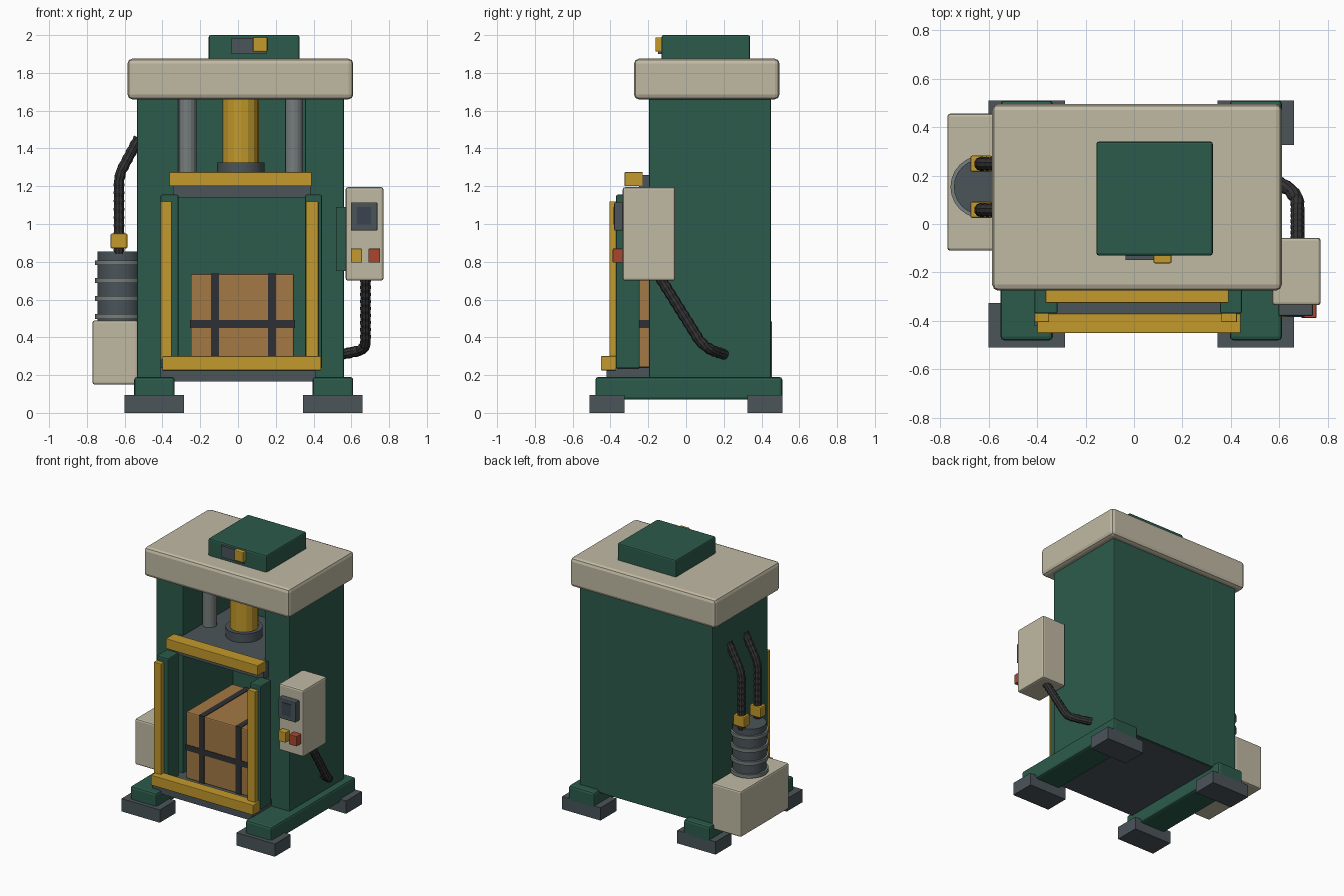
import bpy, bmesh, math
from mathutils import Vector, Matrix

if "Cube" in bpy.data.objects:
    bpy.data.objects.remove(bpy.data.objects["Cube"], do_unlink=True)


def material(name, r, g, b):
    m = bpy.data.materials.new(name)
    m.use_nodes = True
    m.diffuse_color = (r, g, b, 1)
    m.node_tree.nodes["Principled BSDF"].inputs["Base Color"].default_value = (r, g, b, 1)
    return m


GREEN = material("machine green", 0.025, 0.105, 0.070)
CREAM = material("cream paint", 0.53, 0.49, 0.37)
GOLD = material("safety yellow", 0.54, 0.32, 0.025)
STEEL = material("dark steel", 0.069, 0.089, 0.102)
SILVER = material("bright steel", 0.18, 0.21, 0.205)
WOOD = material("crate brown", 0.37, 0.19, 0.06)
STRAP = material("strap black", 0.027, 0.030, 0.034)
RUBBER = material("hose rubber", 0.033, 0.033, 0.033)
RED = material("button red", 0.40, 0.062, 0.030)
SCREEN = material("screen slate", 0.042, 0.060, 0.082)


def finish(name, bm, mat):
    me = bpy.data.meshes.new(name)
    bmesh.ops.recalc_face_normals(bm, faces=bm.faces)
    bm.to_mesh(me)
    bm.free()
    me.materials.append(mat)
    ob = bpy.data.objects.new(name, me)
    bpy.context.scene.collection.objects.link(ob)
    return ob


def box(name, mat, x, y, z, bevel=0.0):
    """Box from (min, max) pairs, with optional rounded edges."""
    bm = bmesh.new()
    bmesh.ops.create_cube(bm, size=1)
    for v in bm.verts:
        v.co = [p[0] if c < 0 else p[1] for c, p in zip(v.co, (x, y, z))]
    if bevel:
        bmesh.ops.bevel(bm, geom=bm.edges[:], offset=bevel, segments=2,
                        profile=0.5, affect='EDGES')
    return finish(name, bm, mat)


def smooth(ob):
    bpy.ops.object.select_all(action='DESELECT')
    ob.select_set(True)
    bpy.context.view_layer.objects.active = ob
    bpy.ops.object.shade_smooth_by_angle(angle=math.radians(35))


def cylinder(name, mat, x, y, z, r, sides=24):
    bm = bmesh.new()
    bmesh.ops.create_cone(bm, cap_ends=True, segments=sides, radius1=r, radius2=r,
                          depth=z[1] - z[0],
                          matrix=Matrix.Translation((x, y, (z[0] + z[1]) / 2)))
    ob = finish(name, bm, mat)
    if sides > 16:
        smooth(ob)
    return ob


def hose(name, points, r, step=0.022, sides=10):
    """Ribbed hose along a polyline: rings alternate between two radii."""
    pts = [Vector(p) for p in points]
    samples = []
    for a, b in zip(pts, pts[1:]):
        n = max(2, round((b - a).length / step))
        samples += [a.lerp(b, i / n) for i in range(n)]
    samples.append(pts[-1])
    bm = bmesh.new()
    rings = []
    for i, p in enumerate(samples):
        t = samples[min(i + 1, len(samples) - 1)] - samples[max(i - 1, 0)]
        u = t.cross(Vector((0.3, 1, 0.1))).normalized()
        w = t.cross(u).normalized()
        rad = r if i % 2 else r * 0.88
        rings.append([bm.verts.new(p + rad * (u * math.cos(k) + w * math.sin(k)))
                      for k in (2 * math.pi * j / sides for j in range(sides))])
    for a, b in zip(rings, rings[1:]):
        for j in range(sides):
            k = (j + 1) % sides
            bm.faces.new((a[j], a[k], b[k], b[j]))
    bm.faces.new(rings[0])
    bm.faces.new(rings[-1])
    return finish(name, bm, RUBBER)


# Feet and skid rails
for side, x0, x1 in (("right", -0.60, -0.285), ("left", 0.345, 0.66)):
    for end, y in (("front", (-0.51, -0.325)), ("back", (0.325, 0.51))):
        box(f"{end}_{side}_foot", STEEL, (x0, x1), y, (0, 0.095))
    box(f"{side}_rail", GREEN, (x0 + 0.05, x1 - 0.05), (-0.48, 0.51), (0.07, 0.19), 0.015)

# Frame: side columns, back panel and bed
box("right_column", GREEN, (-0.535, -0.315), (-0.195, 0.45), (0.17, 1.68), 0.006)
box("left_column", GREEN, (0.355, 0.56), (-0.195, 0.45), (0.17, 1.68), 0.006)
box("back_panel", GREEN, (-0.33, 0.37), (0.39, 0.448), (0.17, 1.68))
box("bed", STEEL, (-0.41, 0.41), (-0.42, 0.44), (0.165, 0.24))

# Head cover and top cap
box("head_cover", CREAM, (-0.585, 0.61), (-0.275, 0.495), (1.66, 1.875), 0.025)
box("top_cap", GREEN, (-0.155, 0.325), (-0.13, 0.34), (1.865, 2.0), 0.010)
box("cap_plate", STEEL, (-0.035, 0.15), (-0.148, -0.12), (1.90, 1.985))
box("cap_lamp", GOLD, (0.08, 0.155), (-0.162, -0.12), (1.912, 1.988), 0.006)

# Ram, guide rods and platen
cylinder("ram", GOLD, 0.015, 0.05, (1.30, 1.68), 0.097, 16)
cylinder("ram_collar", STEEL, 0.015, 0.05, (1.255, 1.325), 0.125)
for side, x in (("right", -0.267), ("left", 0.297)):
    cylinder(f"{side}_guide_rod", SILVER, x, 0.05, (1.25, 1.68), 0.048, 16)
box("platen", STEEL, (-0.345, 0.385), (-0.25, 0.36), (1.14, 1.26))
box("platen_bar", GOLD, (-0.365, 0.39), (-0.325, -0.23), (1.20, 1.275), 0.004)

# Front safety frame
for side, gx, px in (("right", (-0.41, -0.315), (-0.41, -0.35)),
                     ("left", (0.355, 0.445), (0.36, 0.425))):
    box(f"{side}_door_guide", GREEN, gx, (-0.37, -0.245), (0.235, 1.155), 0.008)
    box(f"{side}_door_post", GOLD, px, (-0.405, -0.365), (0.28, 1.12), 0.004)
box("door_sill", GOLD, (-0.40, 0.44), (-0.45, -0.37), (0.225, 0.30), 0.004)

# Strapped crate
CX, CY, CZ = (-0.25, 0.297), (-0.25, 0.29), (0.24, 0.735)
box("crate", WOOD, CX, CY, CZ, 0.008)
T = 0.004
for i, x in enumerate((-0.122, 0.18)):
    box(f"crate_strap_{i + 1}", STRAP, (x - 0.022, x + 0.022),
        (CY[0] - T, CY[1] + T), (CZ[0], CZ[1] + T))
box("crate_belt", STRAP, (CX[0] - T, CX[1] + T), (CY[0] - T, CY[1] + T), (0.45, 0.492))

# Control box
box("control_bracket", GREEN, (0.52, 0.60), (-0.23, -0.09), (0.75, 1.09))
box("control_box", CREAM, (0.57, 0.77), (-0.335, -0.057), (0.70, 1.195), 0.012)
box("control_bezel", STEEL, (0.597, 0.738), (-0.38, -0.33), (0.965, 1.115), 0.006)
box("control_screen", SCREEN, (0.63, 0.703), (-0.384, -0.375), (0.998, 1.09))
box("start_button", GOLD, (0.597, 0.657), (-0.383, -0.33), (0.795, 0.87), 0.005)
box("stop_button", RED, (0.69, 0.753), (-0.388, -0.33), (0.795, 0.87), 0.005)
hose("control_hose", [(0.675, -0.14, 0.72), (0.675, 0.07, 0.385), (0.672, 0.105, 0.35),
                      (0.645, 0.14, 0.33), (0.55, 0.20, 0.31)], 0.03)

# Hydraulic unit: tank, ribbed motor, fittings and hoses
box("tank", CREAM, (-0.77, -0.53), (-0.11, 0.455), (0.15, 0.49), 0.012)
MX, MY = -0.628, 0.153
cylinder("motor", STEEL, MX, MY, (0.48, 0.855), 0.115)
for i in range(4):
    z = 0.51 + i * 0.095
    cylinder(f"motor_rib_{i + 1}", SILVER, MX, MY, (z - 0.013, z + 0.013), 0.129)
for name, y in (("front", 0.058), ("back", 0.248)):
    box(f"{name}_fitting", GOLD, (-0.675, -0.585), (y - 0.034, y + 0.034), (0.87, 0.95), 0.008)
    hose(f"{name}_motor_hose", [(-0.63, y, 0.84), (-0.63, y, 1.23), (-0.618, y, 1.28),
                                (-0.595, y, 1.325), (-0.525, y, 1.455)], 0.03)
